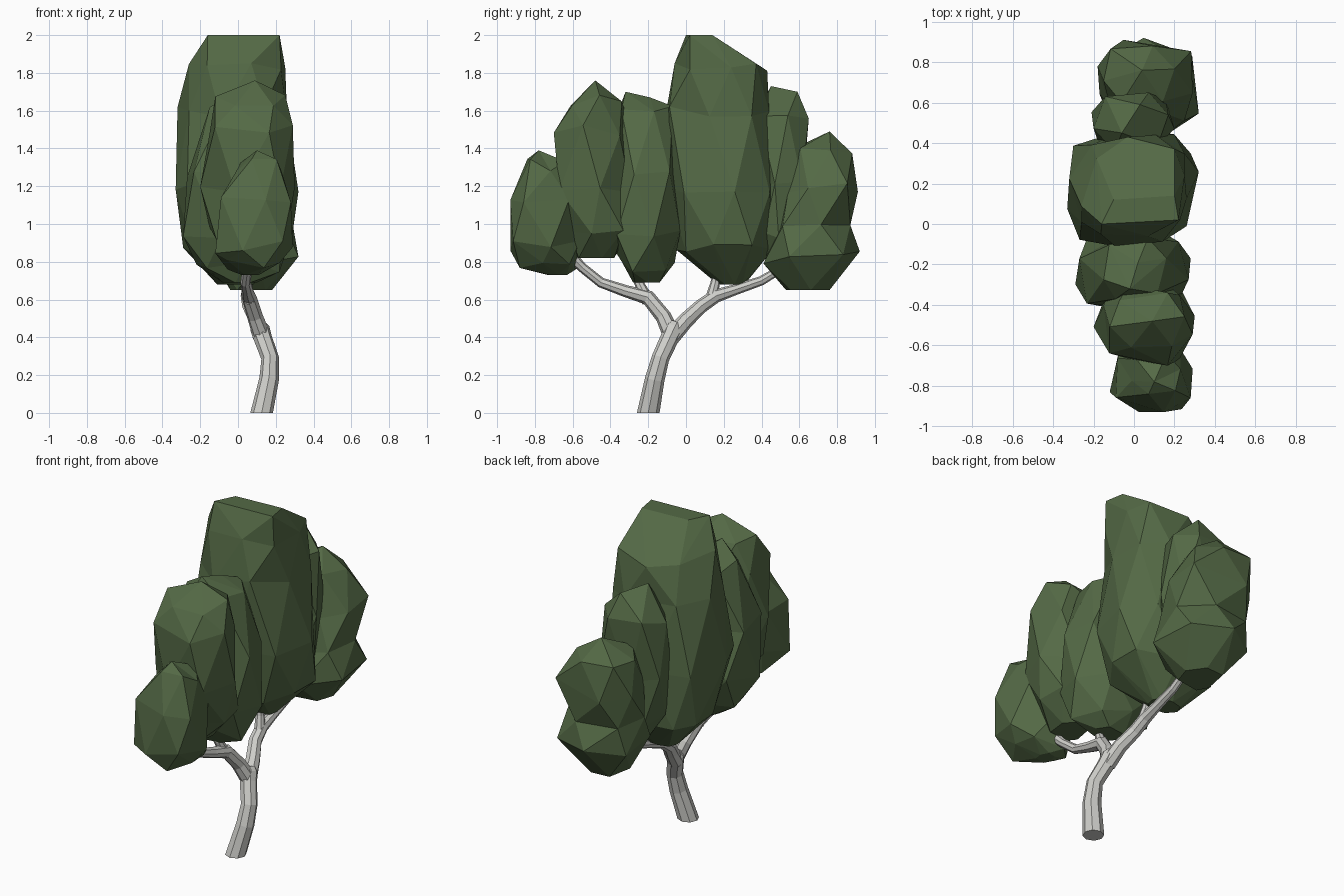
import bpy, bmesh, math, random
from mathutils import Vector

if "Cube" in bpy.data.objects:
    bpy.data.objects.remove(bpy.data.objects["Cube"])

random.seed(11)


def material(name, rgb):
    m = bpy.data.materials.new(name)
    m.diffuse_color = (*rgb, 1)
    m.use_nodes = True
    m.node_tree.nodes["Principled BSDF"].inputs["Base Color"].default_value = m.diffuse_color
    return m


leaf = material("leaf green", (0.088, 0.142, 0.060))
bark = material("pale bark", (0.62, 0.62, 0.59))


def finish(bm, name, mat):
    bmesh.ops.recalc_face_normals(bm, faces=bm.faces)
    me = bpy.data.meshes.new(name)
    bm.to_mesh(me)
    bm.free()
    me.materials.append(mat)
    bpy.context.collection.objects.link(bpy.data.objects.new(name, me))


def fit(vals, lo, hi):
    a, b = min(vals), max(vals)
    return [lo + (v - a) / (b - a) * (hi - lo) for v in vals]


def boxy(c, e=0.8):
    return math.copysign(abs(c) ** e, c)


def clump(name, top, rows, n=6):
    """Faceted foliage: peak point, then staggered jittered rings (z, y0, y1, x0, x1)."""
    bm = bmesh.new()
    rings = []
    for i, (z, y0, y1, x0, x1) in enumerate(rows):
        ang = [2 * math.pi * (k + 0.5 * i + 0.2 + random.uniform(-0.2, 0.2)) / n for k in range(n)]
        rad = [random.uniform(0.9, 1.08) for _ in ang]
        xs = fit([r * boxy(math.cos(a)) for r, a in zip(rad, ang)], x0, x1)
        ys = fit([r * boxy(math.sin(a)) for r, a in zip(rad, ang)], y0, y1)
        dz = 0 if i == len(rows) - 1 else 0.035
        rings.append([bm.verts.new((x, y, z + random.uniform(-dz, dz))) for x, y in zip(xs, ys)])
    for a, b in zip(rings, rings[1:]):
        for k in range(n):
            j = (k + 1) % n
            bm.faces.new((a[k], a[j], b[k]))
            bm.faces.new((a[j], b[j], b[k]))
    # peak: one point or a short ridge joined by a convex cap
    cap = [bm.verts.new(p) for p in top]
    if len(cap) == 1:
        for k in range(n):
            bm.faces.new((rings[0][k], rings[0][(k + 1) % n], cap[0]))
    else:
        res = bmesh.ops.convex_hull(bm, input=cap + rings[0])
        bm.normal_update()
        ring = set(rings[0])
        under = [f for f in bm.faces if all(v in ring for v in f.verts) and f.normal.z < 0]
        bmesh.ops.delete(bm, geom=under, context='FACES_ONLY')
    bm.faces.new(rings[-1])
    finish(bm, name, leaf)


def limb(name, pts, n=8):
    """Tapered tube through pts = (x, y, z, radius)."""
    bm = bmesh.new()
    P = [Vector(p[:3]) for p in pts]
    rings = []
    for i, p in enumerate(P):
        t = P[min(i + 1, len(P) - 1)] - P[max(i - 1, 0)]
        if p.z == 0:
            t = Vector((0, 0, 1))          # level cut at the ground
        t.normalize()
        v = t.cross(Vector((1, 0, 0))).normalized()
        u = v.cross(t)
        r = pts[i][3]
        rings.append([bm.verts.new(p + r * (u * math.cos(2 * math.pi * k / n) + v * math.sin(2 * math.pi * k / n)))
                      for k in range(n)])
    for a, b in zip(rings, rings[1:]):
        for k in range(n):
            j = (k + 1) % n
            bm.faces.new((a[k], a[j], b[j], b[k]))
    bm.faces.new(rings[0])
    bm.faces.new(rings[-1])
    finish(bm, name, bark)


# Trunk and branches
limb("trunk", [(.125, -.20, 0, .06), (.165, -.165, .18, .052), (.17, -.135, .29, .047),
               (.13, -.085, .40, .049), (.115, -.062, .45, .052), (.11, -.05, .475, .035)])
limb("front_branch", [(.125, -.075, .41, .047), (.09, -.12, .51, .042), (.06, -.20, .61, .04),
                      (.05, -.32, .645, .032), (.04, -.45, .69, .027), (.05, -.55, .77, .026),
                      (.06, -.62, .84, .032), (.07, -.66, .92, .02)])
limb("front_stub", [(.06, -.20, .59, .034), (.04, -.25, .69, .025), (.03, -.28, .80, .022)])
limb("back_branch", [(.125, -.08, .40, .047), (.10, .0, .49, .042), (.06, .08, .565, .038),
                     (.05, .16, .62, .036), (.05, .27, .655, .028), (.05, .40, .70, .025),
                     (.05, .50, .76, .022), (.05, .58, .84, .02)])
limb("back_stub", [(.055, .13, .59, .034), (.04, .155, .69, .025), (.03, .17, .82, .022)])

# Foliage clumps, front to back
clump("foliage_front_low", [(.10, -.78, 1.39)], [
    (1.31, -.84, -.64, -.01, .23), (1.13, -.93, -.58, -.09, .28),
    (.88, -.93, -.56, -.12, .29), (.79, -.88, -.58, -.06, .22), (.73, -.73, -.63, .02, .11)])
clump("foliage_front_high", [(.09, -.48, 1.76)], [
    (1.65, -.61, -.34, -.12, .25), (1.50, -.70, -.30, -.15, .29),
    (1.20, -.67, -.29, -.20, .30), (.95, -.62, -.30, -.15, .26), (.82, -.58, -.38, -.04, .14)])
clump("foliage_inner_front", [(-.02, -.32, 1.70), (.02, -.19, 1.67)], [
    (1.60, -.37, -.07, -.15, .16), (1.25, -.43, -.04, -.27, .27),
    (.95, -.42, -.03, -.29, .28), (.78, -.34, -.06, -.22, .22), (.69, -.28, -.14, -.08, .10)])
clump("foliage_crown", [(-.16, .0, 2.0), (.22, .02, 2.0), (.20, .14, 2.0), (-.10, .12, 2.0)], [
    (1.82, -.06, .43, -.26, .25), (1.60, -.11, .44, -.32, .26),
    (1.18, -.10, .47, -.33, .32), (.86, -.05, .46, -.29, .28), (.68, .17, .31, -.11, .08)], 8)
clump("foliage_inner_back", [(-.06, .45, 1.73), (.03, .59, 1.70)], [
    (1.55, .36, .65, -.20, .17), (1.20, .36, .62, -.21, .20),
    (.95, .37, .58, -.17, .17), (.76, .44, .54, -.06, .06)])
clump("foliage_back", [(.04, .76, 1.49)], [
    (1.38, .60, .88, -.15, .20), (1.20, .54, .91, -.18, .29),
    (.98, .48, .87, -.17, .29), (.82, .41, .92, -.15, .32), (.65, .53, .76, -.04, .18)])
